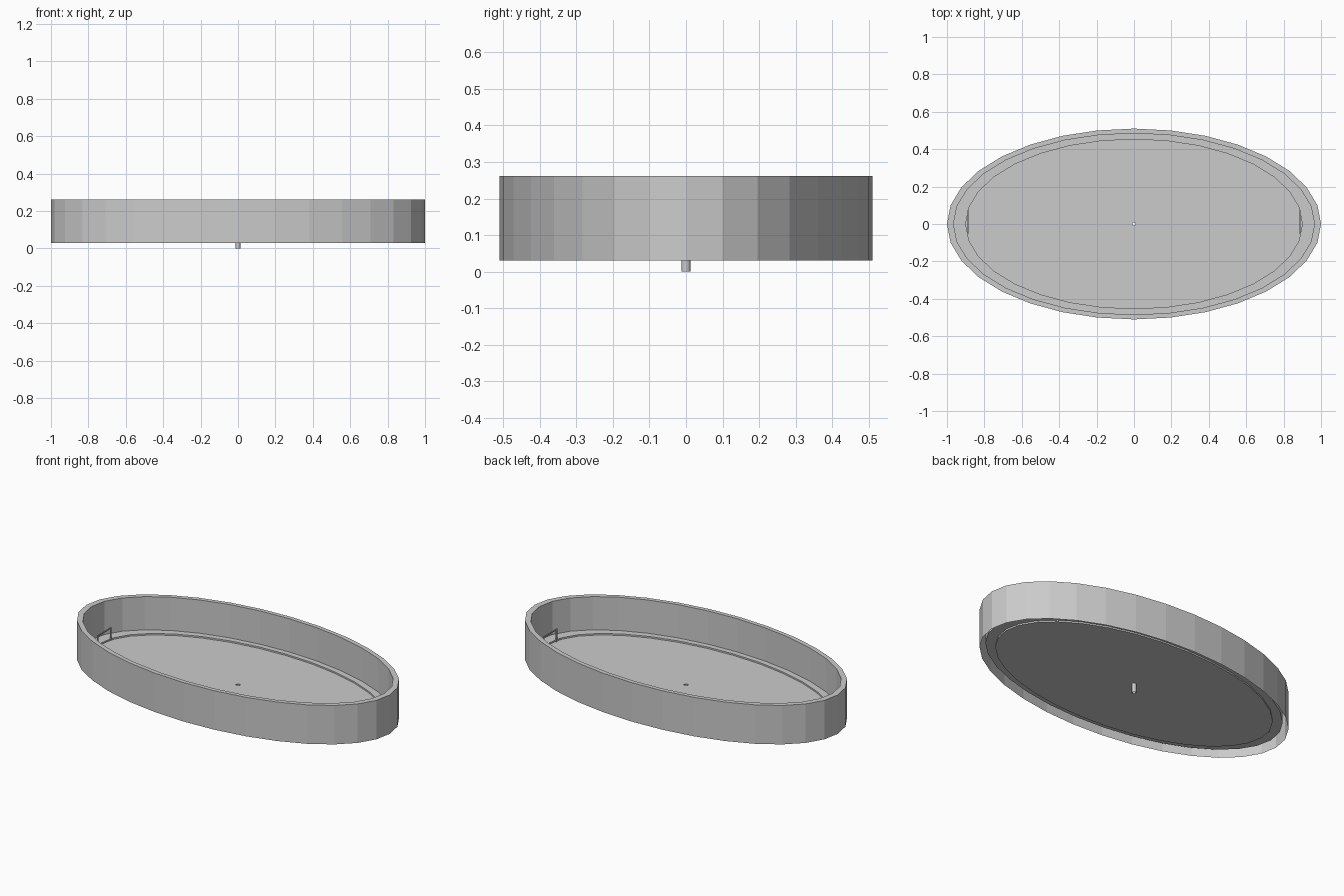
import bpy, bmesh, math

cube = bpy.data.objects.get("Cube")
if cube:
    bpy.data.objects.remove(cube, do_unlink=True)

grey = bpy.data.materials.new("light_grey")
grey.use_nodes = True
grey.diffuse_color = (0.6, 0.6, 0.6, 1)
grey.node_tree.nodes["Principled BSDF"].inputs["Base Color"].default_value = (0.6, 0.6, 0.6, 1)


def add_object(name, bm):
    mesh = bpy.data.meshes.new(name)
    bm.to_mesh(mesh)
    bm.free()
    mesh.materials.append(grey)
    obj = bpy.data.objects.new(name, mesh)
    bpy.context.collection.objects.link(obj)
    return obj


def loft(name, rings, sides, closed=False):
    """Skin a stack of ellipses given as (x radius, y radius, z)."""
    bm = bmesh.new()
    loops = []
    for rx, ry, z in rings:
        angles = [2 * math.pi * i / sides for i in range(sides)]
        loops.append([bm.verts.new((rx * math.cos(a), ry * math.sin(a), z)) for a in angles])
    pairs = list(zip(loops, loops[1:]))
    if closed:
        pairs.append((loops[-1], loops[0]))
    for low, high in pairs:
        for i in range(sides):
            j = (i + 1) % sides
            bm.faces.new((low[i], low[j], high[j], high[i]))
    return add_object(name, bm)


# Oval wall with a flat rim, open underneath, and an inner ledge
loft("oval_wall", [
    (1.0, 0.51, 0.03), (1.0, 0.51, 0.262),
    (0.965, 0.485, 0.262), (0.965, 0.485, 0.064),
    (0.90, 0.453, 0.064),
], 32)

# Slightly sunken floor with a drain hole
loft("sunken_floor", [
    (0.90, 0.453, 0.064), (0.90, 0.453, 0.055), (0.009, 0.009, 0.055),
], 32)

# Hollow drain pipe under the centre
loft("drain_pipe", [
    (0.0125, 0.0125, 0.0), (0.0125, 0.0125, 0.056),
    (0.009, 0.009, 0.056), (0.009, 0.009, 0.0),
], 16, closed=True)

# Thin square-wire handles, one at each end
for side, label in ((1, "left"), (-1, "right")):
    bm = bmesh.new()
    wire = 0.006
    bars = [
        ((-0.05, 0.093), (wire, 0.076)),
        ((0.072, 0.093), (wire, 0.076)),
        ((0.011, 0.128), (0.128, wire)),
    ]
    for (y, z), (depth, height) in bars:
        verts = bmesh.ops.create_cube(bm, size=1)["verts"]
        bmesh.ops.scale(bm, vec=(wire, depth, height), verts=verts)
        bmesh.ops.translate(bm, vec=(side * 0.888, y, z), verts=verts)
    add_object(label + "_handle", bm)
